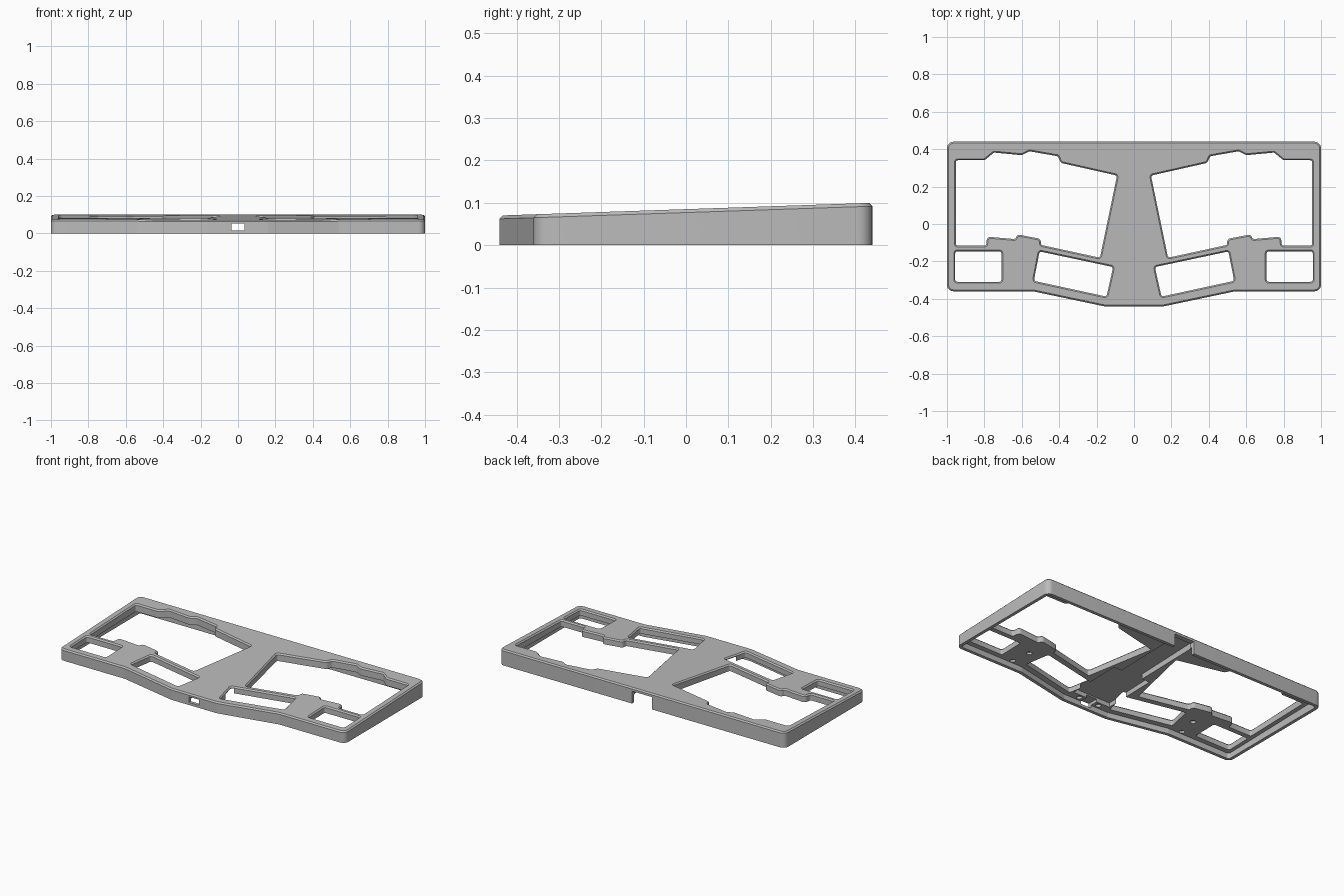
import bpy, bmesh, math
from mathutils import Vector

if "Cube" in bpy.data.objects:
    bpy.data.objects.remove(bpy.data.objects["Cube"])

SLOPE = 0.034
CH = 0.008                       # chamfer size


def top(y):                      # sloped top surface
    return 0.085 + SLOPE * y


def under(y):                    # sloped underside inside the shell
    return 0.041 + 0.02 * y


def rounded(pts, r, steps=4):
    """Round every corner of a polygon."""
    out, n = [], len(pts)
    for i in range(n):
        p = Vector(pts[i])
        a, b = Vector(pts[i - 1]) - p, Vector(pts[(i + 1) % n]) - p
        half = a.angle(b) / 2
        t = min(r / math.tan(half), 0.45 * a.length, 0.45 * b.length)
        rad = t * math.tan(half)
        a.normalize(), b.normalize()
        c = p + (a + b).normalized() * (rad / math.sin(half))
        s, e = p + a * t - c, p + b * t - c
        sweep = math.atan2(s.x * e.y - s.y * e.x, s.dot(e))
        for k in range(steps + 1):
            w = sweep * k / steps
            out.append(c + Vector((s.x * math.cos(w) - s.y * math.sin(w),
                                   s.x * math.sin(w) + s.y * math.cos(w))))
    return out


def offset(pts, d):
    """Grow (d > 0) or shrink a counter-clockwise loop."""
    out, n = [], len(pts)
    for i in range(n):
        e1 = (pts[i] - pts[i - 1]).normalized()
        e2 = (pts[(i + 1) % n] - pts[i]).normalized()
        n1, n2 = Vector((e1.y, -e1.x)), Vector((e2.y, -e2.x))
        out.append(pts[i] + (n1 + n2) * (d / (1 + n1.dot(n2))))
    return out


def ccw(pts):
    area = sum(pts[i - 1][0] * p[1] - p[0] * pts[i - 1][1] for i, p in enumerate(pts))
    return pts if area > 0 else pts[::-1]


def loft(name, layers):
    """Solid through stacked loops; each layer is (loop, height function)."""
    bm = bmesh.new()
    rings = [[bm.verts.new((p.x, p.y, h(p.y))) for p in loop] for loop, h in layers]
    n = len(rings[0])
    for lo, hi in zip(rings, rings[1:]):
        for i in range(n):
            j = (i + 1) % n
            bm.faces.new((lo[i], lo[j], hi[j], hi[i]))
    bm.faces.new(rings[0][::-1])
    bm.faces.new(rings[-1])
    bmesh.ops.recalc_face_normals(bm, faces=bm.faces)
    me = bpy.data.meshes.new(name)
    bm.to_mesh(me)
    bm.free()
    ob = bpy.data.objects.new(name, me)
    bpy.context.collection.objects.link(ob)
    return ob


def cut(body, layers):
    cutter = loft("cutter", layers)
    cutter.hide_render = True
    mod = body.modifiers.new("cut", 'BOOLEAN')
    mod.operation, mod.solver, mod.object = 'DIFFERENCE', 'EXACT', cutter
    bpy.context.view_layer.objects.active = body
    bpy.ops.object.modifier_apply(modifier=mod.name)
    bpy.data.objects.remove(cutter)


def rect(x0, x1, y0, y1):
    return [Vector(p) for p in ((x0, y0), (x1, y0), (x1, y1), (x0, y1))]


def below(y):
    return -0.1


# Case body: rounded outline with chamfered sloping top
half = [(0.16, -0.44), (0.54, -0.36), (1, -0.36), (1, 0.44)]
outline = rounded(half + [(-x, y) for x, y in half[::-1]], 0.035, 6)
case = loft("keyboard_case", [(outline, lambda y: 0), (outline, lambda y: top(y) - CH),
                              (offset(outline, -CH), top)])

# Recess for the bottom plate
recess = offset(outline, -0.02)
cut(case, [(recess, below), (recess, under)])

# Centre cavity, cable channel and rear notch
for x, y0, y1, h in ((0.13, -0.37, -0.02, 0.012), (0.075, -0.1, 0.41, 0.012)):
    box = rect(-x, x, y0, y1)
    cut(case, [(box, below), (box, lambda y: top(y) - h)])
notch = rect(-0.07, 0.07, 0.38, 0.5)
cut(case, [(notch, below), (notch, lambda y: 0.078)])

# Front port window
port = rect(-0.036, 0.036, -0.5, -0.36)
cut(case, [(port, lambda y: 0.016), (port, lambda y: 0.052)])

# Key openings with flared top edges
main = [(0.957, 0.345), (0.80, 0.345), (0.75, 0.386), (0.60, 0.372), (0.56, 0.393),
        (0.405, 0.366), (0.388, 0.33), (0.086, 0.262), (0.179, -0.185), (0.502, -0.115),
        (0.502, -0.083), (0.622, -0.060), (0.632, -0.085), (0.782, -0.072),
        (0.787, -0.12), (0.957, -0.12)]
thumb = [(0.508, -0.142), (0.107, -0.227), (0.144, -0.393), (0.54, -0.307)]
corner = [(0.96, -0.142), (0.705, -0.142), (0.705, -0.313), (0.96, -0.313)]
for side in (1, -1):
    for shape in (main, thumb, corner):
        wide = rounded(ccw([(side * x, y) for x, y in shape]), 0.016)
        hole = offset(wide, -0.004)
        cut(case, [(hole, below), (hole, lambda y: top(y) - CH),
                   (offset(hole, CH), lambda y: top(y) + 0.0005),
                   (offset(hole, CH), lambda y: 0.2)])
    # Screw holes in the underside
    for x, y in ((0.90, 0.385), (0.22, 0.375), (0.60, -0.2), (0.07, -0.395), (0.62, -0.32)):
        ring = [Vector((side * x + 0.016 * math.cos(k * math.pi / 8),
                        y + 0.016 * math.sin(k * math.pi / 8))) for k in range(16)]
        cut(case, [(ring, below), (ring, lambda y: under(y) + 0.015)])

# Grey plastic
mat = bpy.data.materials.new("grey_plastic")
mat.diffuse_color = (0.5, 0.5, 0.5, 1)
mat.use_nodes = True
mat.node_tree.nodes["Principled BSDF"].inputs["Base Color"].default_value = mat.diffuse_color
case.data.materials.clear()
case.data.materials.append(mat)
for p in case.data.polygons:
    p.material_index = 0
bpy.ops.object.select_all(action='DESELECT')
case.select_set(True)
bpy.context.view_layer.objects.active = case
bpy.ops.object.shade_smooth_by_angle(angle=math.radians(30))
